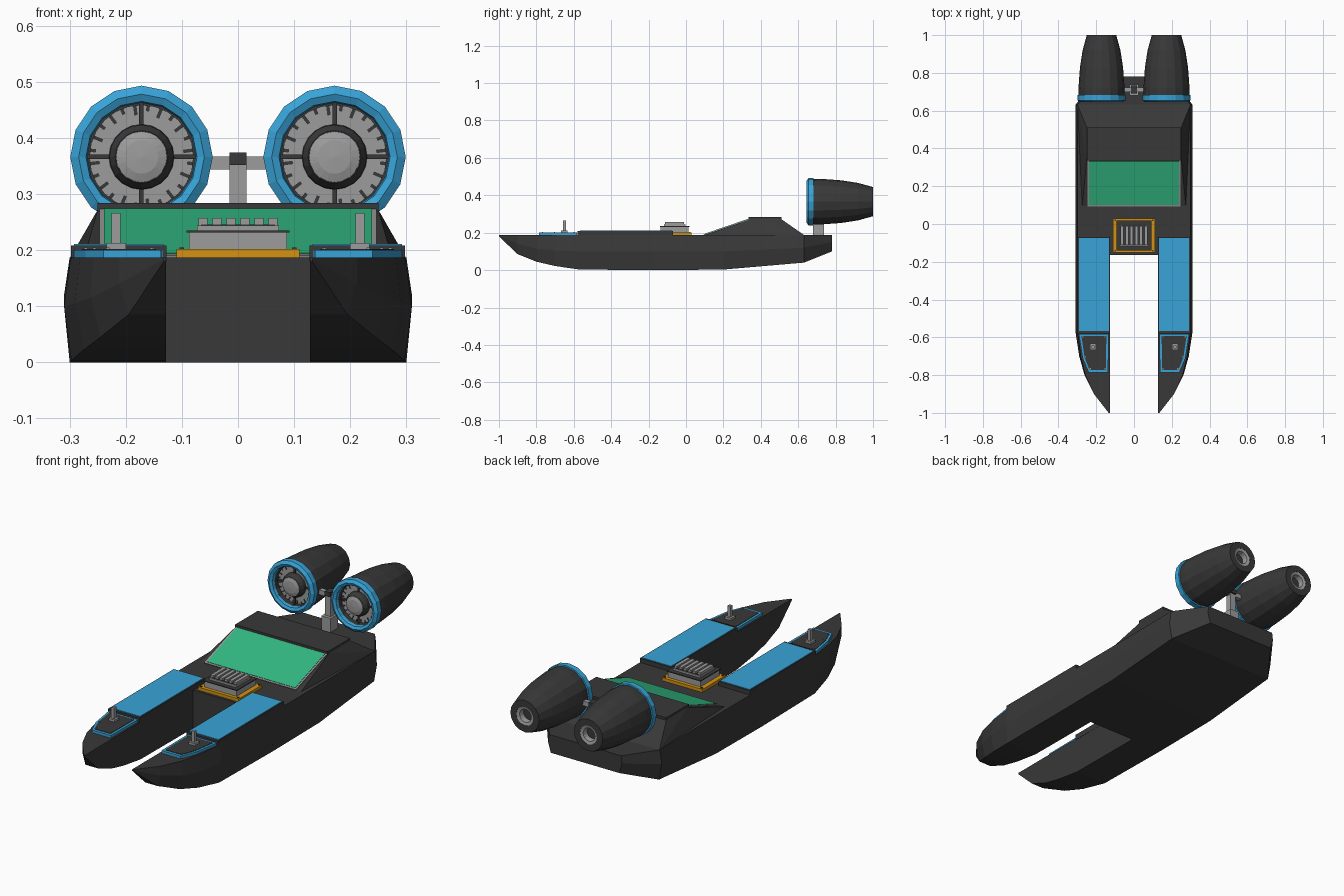
import bpy, bmesh, math
from mathutils import Vector

if "Cube" in bpy.data.objects:
    bpy.data.objects.remove(bpy.data.objects["Cube"])


def material(name, rgb):
    m = bpy.data.materials.new(name)
    m.diffuse_color = (*rgb, 1)
    m.use_nodes = True
    m.node_tree.nodes["Principled BSDF"].inputs["Base Color"].default_value = m.diffuse_color
    return m


DARK = material("charcoal", (0.040, 0.040, 0.040))
BLUE = material("blue", (0.040, 0.366, 0.680))
GRAY = material("gray", (0.335, 0.335, 0.335))
GREEN = material("green", (0.032, 0.485, 0.223))
ORANGE = material("orange", (0.660, 0.290, 0.007))


def finish(name, bm, mat):
    bmesh.ops.remove_doubles(bm, verts=bm.verts, dist=1e-5)
    bmesh.ops.recalc_face_normals(bm, faces=bm.faces)
    me = bpy.data.meshes.new(name)
    bm.to_mesh(me)
    bm.free()
    me.materials.append(mat)
    ob = bpy.data.objects.new(name, me)
    bpy.context.collection.objects.link(ob)
    return ob


def convex(name, pts, mat):
    bm = bmesh.new()
    vs = [bm.verts.new(p) for p in pts]
    bmesh.ops.convex_hull(bm, input=vs)
    return finish(name, bm, mat)


def box(name, x, y, z, mat):
    return convex(name, [(a, b, c) for a in x for b in y for c in z], mat)


def prism(name, outline, z0, z1, mat):
    return convex(name, [(x, y, z) for x, y in outline for z in (z0, z1)], mat)


def loft(name, sections, mat):
    bm = bmesh.new()
    rings = [[bm.verts.new(p) for p in s] for s in sections]
    n = len(rings[0])
    for a, b in zip(rings, rings[1:]):
        for i in range(n):
            j = (i + 1) % n
            bm.faces.new((a[i], a[j], b[j], b[i]))
    bm.faces.new(rings[0])
    bm.faces.new(rings[-1])
    return finish(name, bm, mat)


def lathe(name, prof, cx, cz, mat, seg=16, closed=False):
    """Spin a (radius, y) profile around an axis along y."""
    bm = bmesh.new()
    rings = []
    for k in range(seg):
        t = 2 * math.pi * k / seg
        rings.append([bm.verts.new((cx + r * math.cos(t), y, cz + r * math.sin(t)))
                      for r, y in prof])
    n = len(prof)
    for k in range(seg):
        a, b = rings[k], rings[(k + 1) % seg]
        for i in range(n if closed else n - 1):
            j = (i + 1) % n
            bm.faces.new((a[i], a[j], b[j], b[i]))
    bmesh.ops.remove_doubles(bm, verts=bm.verts, dist=1e-5)
    bmesh.ops.dissolve_degenerate(bm, edges=bm.edges, dist=1e-6)
    return finish(name, bm, mat)


DECK = 0.187

# Twin bow hulls: y, bottom x, bottom z, chine x, chine z, deck x
bow = [(-1.0, .132, .180, .133, .183, .134), (-.9, .195, .085, .212, .140, .212),
       (-.8, .245, .045, .262, .115, .258), (-.7, .275, .022, .290, .105, .282),
       (-.57, .297, .003, .310, .100, .298), (-.16, .300, 0, .310, .100, .298)]
for s in (-1, 1):
    loft("bow_hull", [[(s * .128, y, zb), (s * xb, y, zb), (s * xc, y, zc),
                       (s * xt, y, DECK), (s * .128, y, DECK)]
                      for y, xb, zb, xc, zc, xt in bow], DARK)

# Main hull with tapered stern
body = [(-.165, .300, 0, .310, .10, .298), (.20, .300, .003, .310, .10, .298),
        (.63, .295, .040, .310, .12, .300), (.78, .185, .100, .200, .15, .195)]
loft("main_hull", [[(-xb, y, zb), (xb, y, zb), (xc, y, zc), (xt, y, DECK),
                    (-xt, y, DECK), (-xc, y, zc)]
                   for y, xb, zb, xc, zc, xt in body], DARK)

# Cabin, roof cap and sloped window
convex("cabin", [(s * x, y, z) for s in (-1, 1) for x, y, z in
                 [(.275, .09, .185), (.30, .635, .185), (.25, .345, .272), (.25, .51, .272)]], DARK)
box("roof_cap", (-.25, .25), (.335, .51), (.270, .284), DARK)
slope = Vector((0, .255, .087))
normal = Vector((0, -.087, .255)).normalized()
base = Vector((0, .09, .185))


def slope_plate(name, hw, t0, t1, h, mat):
    convex(name, [base + slope * t + normal * d + Vector((x, 0, 0))
                  for x in (-hw, hw) for t in (t0, t1) for d in (0, h)], mat)


slope_plate("window_frame", .247, .02, .985, .004, GRAY)
slope_plate("window", .239, .05, .955, .006, GREEN)

for s in (-1, 1):
    # Raised walkway with blue panel
    box("walkway", (s * .127, s * .298), (-.58, -.07), (.18, .208), DARK)
    box("walkway_panel", (s * .133, s * .292), (-.567, -.075), (.20, .2105), BLUE)
    # Bow hatch with blue rim, bolts and mast
    rim = [(s * x, y) for x, y in
           [(.135, -.582), (.292, -.582), (.272, -.71), (.240, -.787), (.137, -.787)]]
    prism("hatch_rim", rim, .183, .200, BLUE)
    cx, cy = s * .207, -.675
    inner = [(cx + (x - cx) * .84, cy + (y - cy) * .88) for x, y in rim]
    prism("hatch_cover", inner, .19, .202, DARK)
    for x, y in inner:
        bx, by = cx + (x - cx) * .9, cy + (y - cy) * .93
        box("hatch_bolt", (bx - .003, bx + .003), (by - .003, by + .003), (.20, .205), GRAY)
    m = s * .217
    box("mast_base", (m - .017, m + .017), (-.667, -.633), (.20, .213), GRAY)
    box("mast", (m - .008, m + .008), (-.658, -.642), (.21, .266), GRAY)

# Deck heat sink on orange plate
box("heatsink_plate", (-.110, .110), (-.152, .030), (.18, .202), ORANGE)
for x in (-.1, .1):
    for y in (-.142, .02):
        box("plate_bolt", (x - .004, x + .004), (y - .004, y + .004), (.20, .205), DARK)
box("heatsink_base", (-.087, .087), (-.135, .013), (.20, .231), GRAY)
box("heatsink_cover", (-.092, .092), (-.140, .018), (.231, .235), DARK)
box("heatsink_block", (-.073, .073), (-.118, -.004), (.234, .244), GRAY)
box("heatsink_gap", (-.066, .066), (-.114, -.008), (.243, .246), DARK)
for i in range(6):
    x = -.0625 + i * .025
    box("heatsink_fin", (x - .008, x + .008), (-.112, -.010), (.24, .257), GRAY)

# Engine pylon
box("pylon_base", (-.025, .025), (.680, .738), (.18, .255), GRAY)
box("pylon_post", (-.015, .015), (.695, .725), (.25, .355), GRAY)
box("pylon_crossbar", (-.065, .065), (.700, .722), (.344, .367), GRAY)
box("pylon_clamp", (-.015, .015), (.690, .732), (.352, .374), DARK)

# Fan engines
CZ = .366
for s in (-1, 1):
    cx = s * .172
    lathe("nacelle", [(0, .70), (.097, .70), (.097, .664), (.115, .668), (.121, .684),
                      (.122, .72), (.114, .83), (.100, .92), (.078, 1.0),
                      (.046, 1.0), (.040, .965), (0, .965)], cx, CZ, DARK)
    lathe("intake_lip", [(.112, .645), (.127, .655), (.127, .682), (.110, .684),
                         (.0965, .666), (.099, .651)], cx, CZ, BLUE, closed=True)
    lathe("fan_disc", [(.040, .688), (.093, .688), (.093, .699), (.040, .699)],
          cx, CZ, GRAY, 24, True)
    lathe("hub", [(0, .698), (.059, .698), (.057, .672), (.047, .656), (0, .656)],
          cx, CZ, DARK, 20)
    lathe("hub_tip", [(0, .665), (.046, .665), (.045, .654), (.030, .649), (0, .647)],
          cx, CZ, GRAY, 20)
    lathe("exhaust_ring", [(.046, .999), (.046, .967), (.030, .967), (.032, .995)],
          cx, CZ, GRAY, 16, True)
    # Intake struts and vent slots
    box("strut_horizontal", (cx - .096, cx + .096), (.682, .692), (CZ - .004, CZ + .004), DARK)
    box("strut_vertical", (cx - .004, cx + .004), (.682, .692), (CZ - .096, CZ + .096), DARK)
    for k in range(24):
        t = 2 * math.pi * (k + .5) / 24
        u = Vector((math.cos(t), 0, math.sin(t)))
        v = Vector((-u.z, 0, u.x))
        r0 = .082 if k % 2 else .075
        convex("vent_slot", [Vector((cx, y, CZ)) + u * r + v * w for y in (.6865, .69)
                             for r in (r0, .092) for w in (-.003, .003)], DARK)
